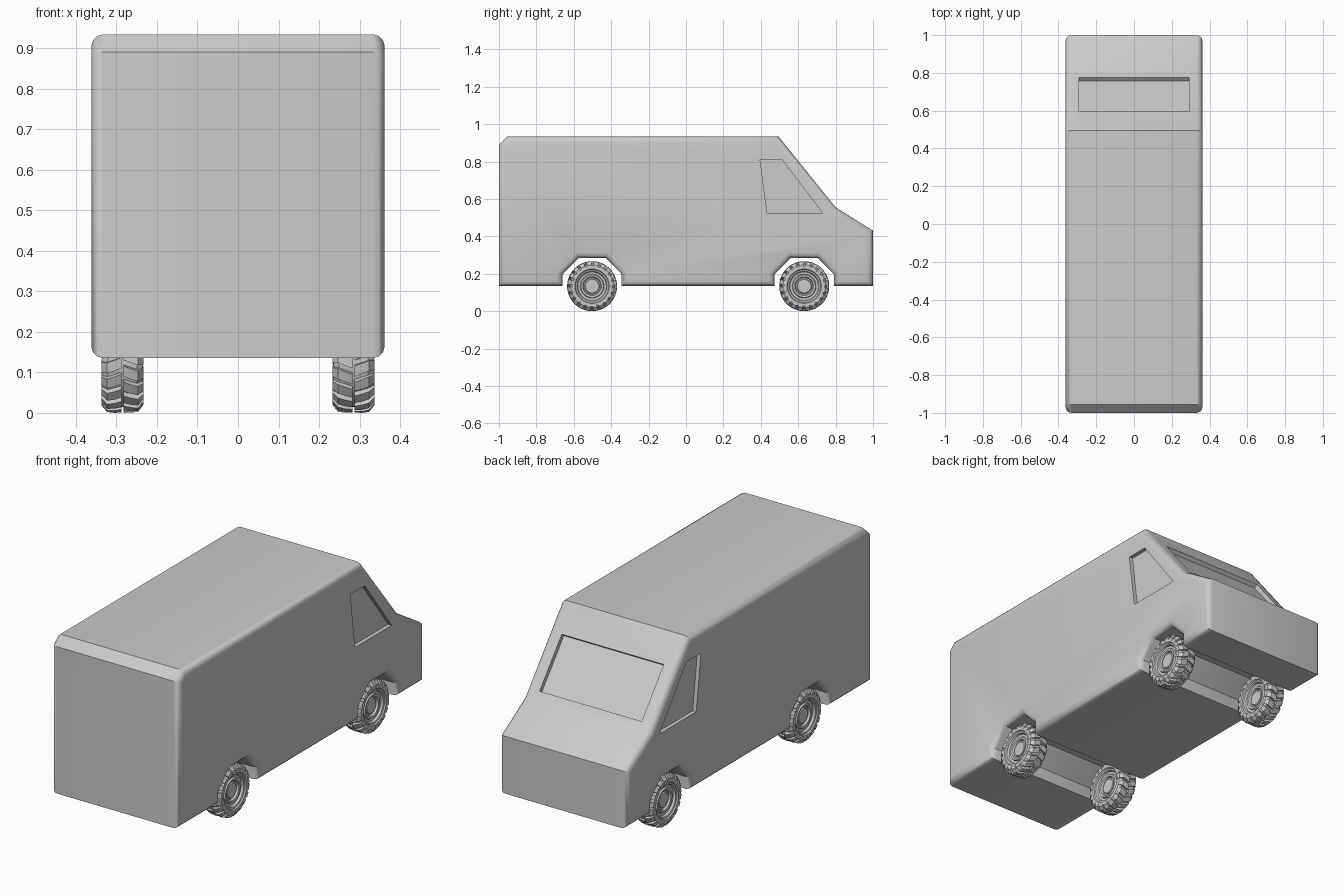
import bpy, bmesh
from math import sin, cos, pi, radians
from mathutils import Vector, Matrix

if "Cube" in bpy.data.objects:
    bpy.data.objects.remove(bpy.data.objects["Cube"])

W = 0.362          # half width of the body
R = 0.1335         # wheel radius
AXLES = (-0.502, 0.632)


def to_object(name, bm):
    bmesh.ops.recalc_face_normals(bm, faces=bm.faces)
    mesh = bpy.data.meshes.new(name)
    bm.to_mesh(mesh)
    bm.free()
    ob = bpy.data.objects.new(name, mesh)
    bpy.context.collection.objects.link(ob)
    return ob


def activate(ob):
    bpy.ops.object.select_all(action='DESELECT')
    ob.select_set(True)
    bpy.context.view_layer.objects.active = ob


def prism(name, profile, x0, x1, bevel=0.0):
    """Side profile (y, z) extruded across x, with rounded side outlines."""
    bm = bmesh.new()
    a = [bm.verts.new((x0, y, z)) for y, z in profile]
    b = [bm.verts.new((x1, y, z)) for y, z in profile]
    sides = [bm.faces.new(a), bm.faces.new(b)]
    n = len(profile)
    for i in range(n):
        j = (i + 1) % n
        bm.faces.new((a[i], a[j], b[j], b[i]))
    bmesh.ops.recalc_face_normals(bm, faces=bm.faces)
    if bevel:
        edges = [e for f in sides for e in f.edges]
        bmesh.ops.bevel(bm, geom=edges, offset=bevel, segments=3,
                        profile=0.5, affect='EDGES')
    return to_object(name, bm)


# Body: van outline with two wheel arches along the bottom
FLOOR = 0.135
outline = [(-1, FLOOR), (-1, 0.89), (-0.955, 0.934), (0.495, 0.934),
           (0.8, 0.555), (1, 0.43), (1, FLOOR)]
for yc in reversed(AXLES):
    outline += [(yc + dy, z) for dy, z in
                ((0.158, FLOOR), (0.158, 0.198), (0.072, 0.284),
                 (-0.072, 0.284), (-0.158, 0.198), (-0.158, FLOOR))]
body = prism("van_body", outline, -W, W, 0.03)

# Window recesses: windscreen on the slope, one window in each side
top, low = Vector((0.495, 0.934)), Vector((0.8, 0.555))
d = (low - top).normalized()
normal = Vector((-d.y, d.x))


def on_slope(y, out):
    return top + d * ((y - top.x) / d.x) + normal * out


screen = [on_slope(0.595, -0.022), on_slope(0.775, -0.022),
          on_slope(0.775, 0.05), on_slope(0.595, 0.05)]
side = [(0.396, 0.81), (0.513, 0.81), (0.731, 0.524), (0.434, 0.524)]
cutters = [prism("windscreen_cutter", screen, -0.29, 0.29)]
for s in (-1, 1):
    cutters.append(prism("side_window_cutter", side, s * (W - 0.02), s * (W + 0.05)))
for c in cutters:
    c.hide_render = True
    activate(body)
    mod = body.modifiers.new("recess", 'BOOLEAN')
    mod.operation = 'DIFFERENCE'
    mod.solver = 'EXACT'
    mod.object = c
    bpy.ops.object.modifier_apply(modifier=mod.name)
    bpy.data.objects.remove(c, do_unlink=True)
activate(body)
bpy.ops.object.shade_smooth_by_angle(angle=radians(35))

# Wheel: lathed tyre and stepped rim, symmetric about its mid plane
half = [(0.003, 0.119), (0.036, 0.119), (0.050, 0.108), (0.051, 0.092),
        (0.045, 0.088), (0.043, 0.080), (0.032, 0.076), (0.030, 0.064),
        (0.038, 0.060), (0.036, 0.050), (0.026, 0.046), (0.026, 0.040),
        (0.032, 0.036), (0.032, 0.0)]
bm = bmesh.new()
pts = [(-u, r) for u, r in reversed(half)] + half
vs = [bm.verts.new((u, 0, r)) for u, r in pts]
es = [bm.edges.new(p) for p in zip(vs, vs[1:])]
bmesh.ops.spin(bm, geom=vs + es, cent=(0, 0, 0), axis=(1, 0, 0),
               angle=2 * pi, steps=40, use_merge=True)
bmesh.ops.remove_doubles(bm, verts=bm.verts, dist=1e-5)

# Tread: two staggered rows of slanted lugs wrapping over the shoulder
LUGS = 20
pitch = 2 * pi / LUGS
stations = [(0.003, 0.112, R - 0.001, 0.0), (0.020, 0.112, R, 0.05),
            (0.038, 0.112, R - 0.002, 0.10), (0.052, 0.098, 0.114, 0.10)]
for s in (-1, 1):
    for k in range(LUGS):
        base = (k + 0.25 * s) * pitch
        loops = []
        for u, r0, r1, skew in stations:
            ring = []
            for r, da in ((r0, -0.36), (r1, -0.32), (r1, 0.32), (r0, 0.36)):
                a = base + skew + da * pitch
                ring.append(bm.verts.new((s * u, r * sin(a), r * cos(a))))
            loops.append(ring)
        for p, q in zip(loops, loops[1:]):
            for i in range(4):
                j = (i + 1) % 4
                bm.faces.new((p[i], p[j], q[j], q[i]))
        bm.faces.new(loops[0])
        bm.faces.new(loops[-1])
wheel = to_object("wheel", bm)
activate(wheel)
bpy.ops.object.shade_smooth_by_angle(angle=radians(30))

# Four wheels sharing one mesh
for end, y in zip(("front", "rear"), AXLES):
    for label, s in (("right", 1), ("left", -1)):
        w = bpy.data.objects.new(f"{end}_{label}_wheel", wheel.data)
        w.matrix_world = (Matrix.Translation((s * 0.285, y, R))
                          @ Matrix.Rotation(0 if s > 0 else pi, 4, 'Z'))
        bpy.context.collection.objects.link(w)
bpy.data.objects.remove(wheel, do_unlink=True)
